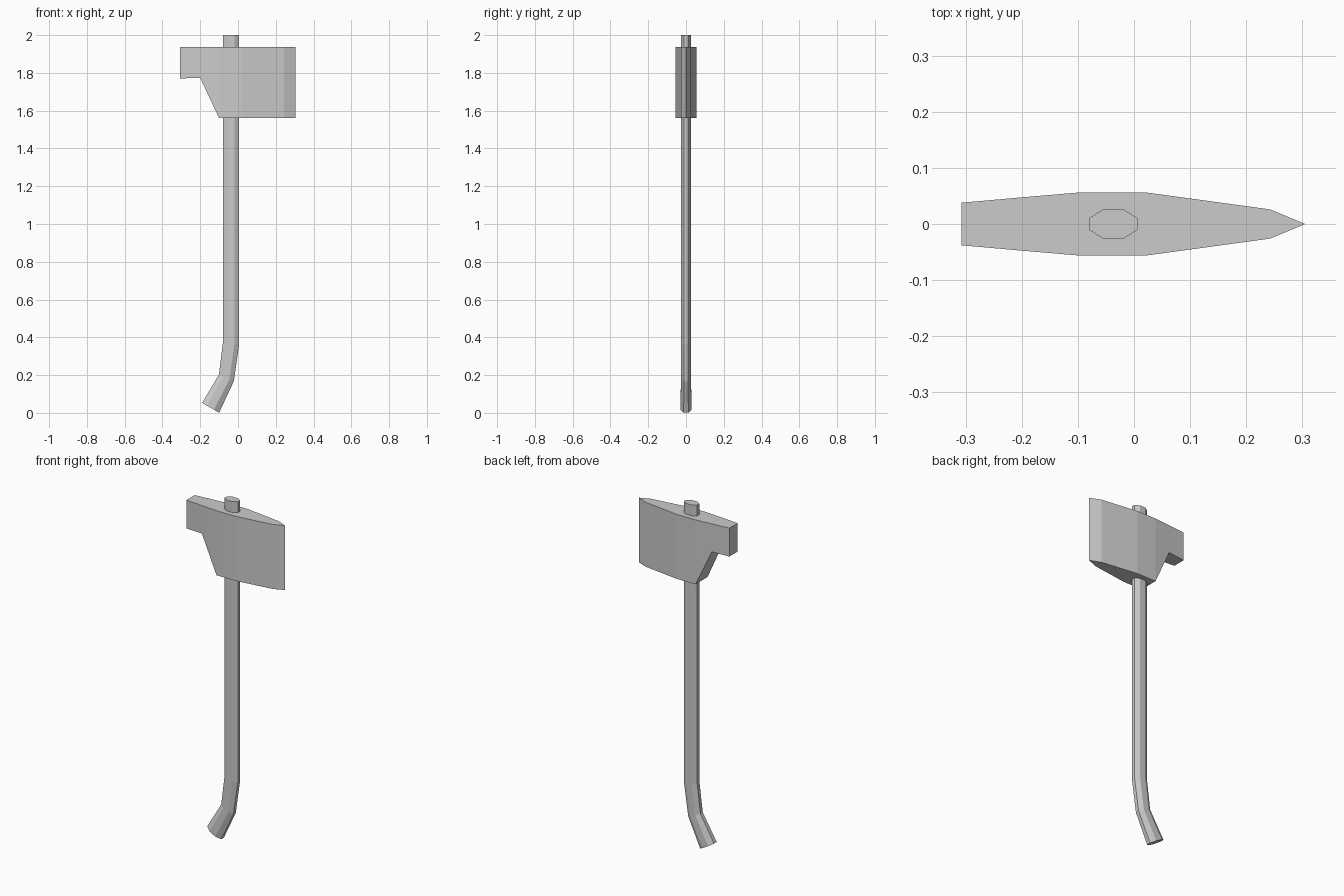
import bpy, bmesh
from math import cos, sin, pi, radians
from mathutils import Vector

if "Cube" in bpy.data.objects:
    bpy.data.objects.remove(bpy.data.objects["Cube"])


def loft(name, rings):
    """Skin equal-length rings of points into a closed flat-shaded mesh."""
    bm = bmesh.new()
    loops = [[bm.verts.new(p) for p in ring] for ring in rings]
    n = len(loops[0])
    for a, b in zip(loops, loops[1:]):
        for i in range(n):
            j = (i + 1) % n
            bm.faces.new((a[i], a[j], b[j], b[i]))
    bm.faces.new(loops[0])
    bm.faces.new(loops[-1])
    # the cutting edge has zero width, so weld it
    bmesh.ops.remove_doubles(bm, verts=bm.verts, dist=1e-5)
    bmesh.ops.recalc_face_normals(bm, faces=bm.faces)
    mesh = bpy.data.meshes.new(name)
    bm.to_mesh(mesh)
    bm.free()
    obj = bpy.data.objects.new(name, mesh)
    bpy.context.collection.objects.link(obj)
    return obj


# Axe head: stations from poll to cutting edge (x, half thickness, bottom z)
TOP = 1.937
stations = [(-0.307, 0.038, 1.771), (-0.2, 0.0475, 1.773), (-0.1, 0.056, 1.56),
            (0.023, 0.056, 1.56), (0.243, 0.026, 1.56), (0.305, 0.0, 1.56)]
loft("axe_head", [[(x, -w, z), (x, w, z), (x, w, TOP), (x, -w, TOP)]
                  for x, w, z in stations])

# Handle: oval octagon sections given by rear point, front point, half depth
sections = [((-0.19, 0.053), (-0.10, 0.001), 0.03),
            ((-0.101, 0.203), (-0.022, 0.167), 0.026),
            ((-0.08, 0.37), (0.006, 0.362), 0.026),
            ((-0.08, 2.0), (0.006, 2.0), 0.026)]


def octagon(rear, front, depth):
    a, b = Vector((rear[0], 0, rear[1])), Vector((front[0], 0, front[1]))
    mid, half = (a + b) / 2, (b - a) / 2
    r = 1 / cos(pi / 8)
    angles = [radians(22.5 + 45 * i) for i in range(8)]
    return [mid + half * r * cos(t) + Vector((0, depth * r * sin(t), 0)) for t in angles]


loft("handle", [octagon(*s) for s in sections])
